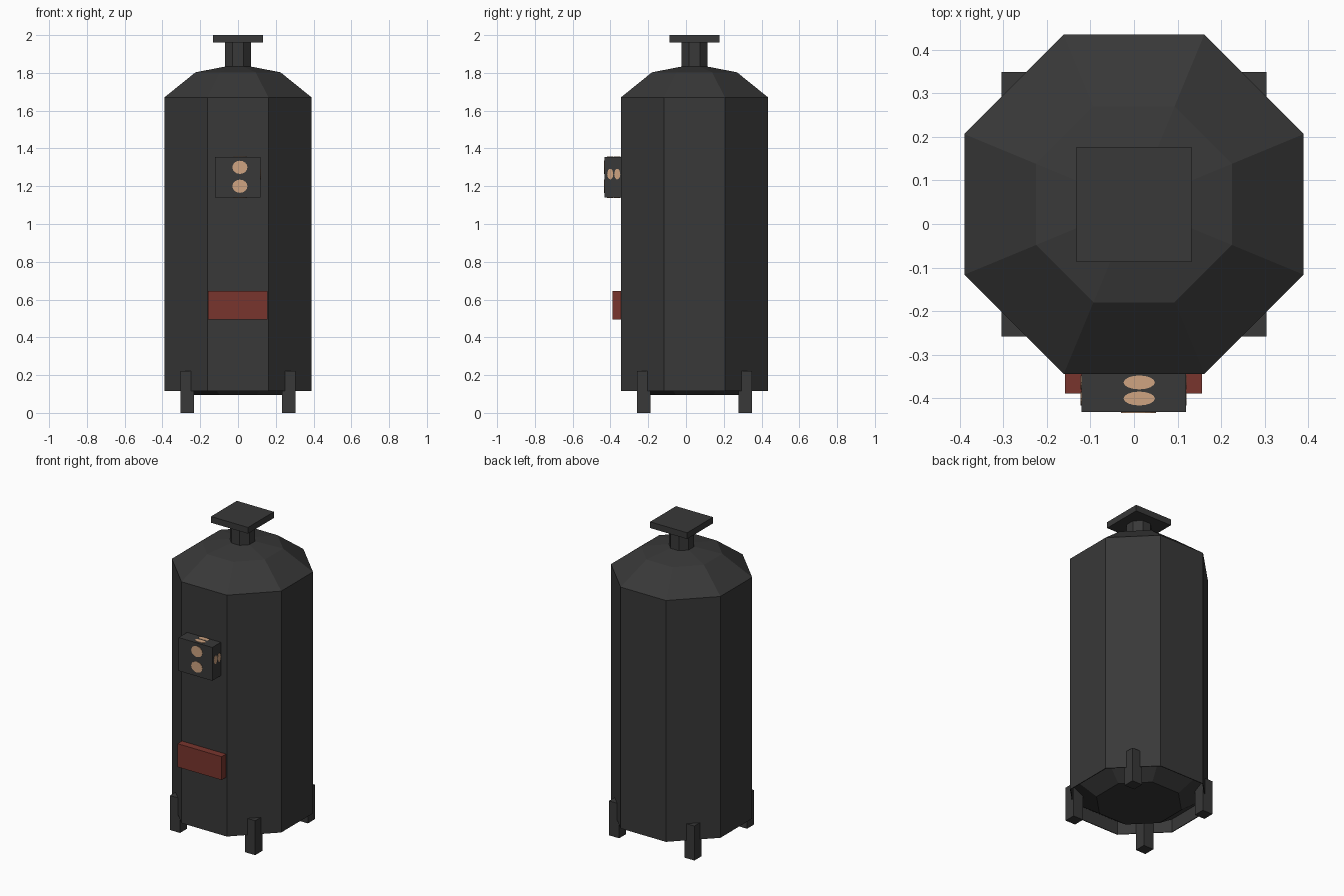
import bpy, bmesh, math
from mathutils import Matrix

if "Cube" in bpy.data.objects:
    bpy.data.objects.remove(bpy.data.objects["Cube"])

CY = 0.045  # y of the stove's vertical axis


def material(name, rgb):
    m = bpy.data.materials.new(name)
    m.diffuse_color = (*rgb, 1)
    m.use_nodes = True
    m.node_tree.nodes["Principled BSDF"].inputs["Base Color"].default_value = m.diffuse_color
    return m


IRON = material("dark iron", (0.04, 0.04, 0.04))
RED = material("red paint", (0.19, 0.036, 0.027))
TAN = material("tan dial", (0.62, 0.37, 0.22))


def finish(name, bm, mat):
    bmesh.ops.recalc_face_normals(bm, faces=bm.faces)
    me = bpy.data.meshes.new(name)
    bm.to_mesh(me)
    bm.free()
    me.materials.append(mat)
    ob = bpy.data.objects.new(name, me)
    bpy.context.collection.objects.link(ob)
    return ob


def box(name, lo, hi, mat):
    bm = bmesh.new()
    size = [b - a for a, b in zip(lo, hi)]
    mid = [(a + b) / 2 for a, b in zip(lo, hi)]
    bmesh.ops.create_cube(bm, size=1, matrix=Matrix.Translation(mid) @ Matrix.Diagonal((*size, 1)))
    return finish(name, bm, mat)


def octagon_lathe(name, profile, mat):
    """Closed eight-sided solid from (apothem, z) pairs."""
    bm = bmesh.new()
    rings = []
    for apothem, z in profile:
        r = apothem / math.cos(math.pi / 8)
        angles = [math.pi / 8 + i * math.pi / 4 for i in range(8)]
        rings.append([bm.verts.new((r * math.cos(a), CY + r * math.sin(a), z)) for a in angles])
    for low, high in zip(rings, rings[1:]):
        for i in range(8):
            j = (i + 1) % 8
            bm.faces.new((low[i], low[j], high[j], high[i]))
    bm.faces.new(rings[0])
    bm.faces.new(rings[-1])
    return finish(name, bm, mat)


def dial(name, centre, normal_axis, ra, rb):
    """Thin oval plate; ra, rb are its radii along the two in-plane axes."""
    bm = bmesh.new()
    scale = {"x": (0.004, ra, rb), "y": (ra, 0.004, rb), "z": (ra, rb, 0.004)}[normal_axis]
    turn = {"x": Matrix.Rotation(math.pi / 2, 4, "Y"),
            "y": Matrix.Rotation(math.pi / 2, 4, "X"),
            "z": Matrix.Identity(4)}[normal_axis]
    bmesh.ops.create_cone(bm, cap_ends=True, segments=16, radius1=1, radius2=1, depth=1,
                          matrix=Matrix.Translation(centre) @ Matrix.Diagonal((*scale, 1)) @ turn)
    return finish(name, bm, TAN)


# Body: sunken base plate, hollow skirt, straight walls, shouldered dome
octagon_lathe("body", [(0.24, 0.095), (0.385, 0.20), (0.385, 0.115), (0.39, 0.115),
                       (0.39, 1.67), (0.225, 1.803), (0.07, 1.833)], IRON)

# Chimney neck and square cap
octagon_lathe("chimney_neck", [(0.07, 1.82), (0.07, 1.965)], IRON)
box("chimney_cap", (-0.132, CY - 0.132, 1.96), (0.132, CY + 0.132, 2.0), IRON)

# Four legs
for sx, side in ((-1, "left"), (1, "right")):
    for sy, end in ((-1, "front"), (1, "back")):
        cx, cy = sx * 0.268, CY + sy * 0.268
        box(f"{end}_{side}_leg", (cx - 0.036, cy - 0.036, 0), (cx + 0.036, cy + 0.036, 0.222), IRON)

# Red fire door
box("fire_door", (-0.158, -0.39, 0.495), (0.156, -0.34, 0.645), RED)

# Gauge box with two dials on each exposed face
box("gauge_box", (-0.121, -0.432, 1.14), (0.119, -0.34, 1.355), IRON)
for z in (1.30, 1.20):
    dial("front_dial", (0.01, -0.432, z), "y", 0.04, 0.035)
for y in (-0.401, -0.364):
    dial("top_dial", (0.012, y, 1.355), "z", 0.036, 0.016)
    dial("bottom_dial", (0.012, y, 1.14), "z", 0.036, 0.016)
    dial("right_dial", (0.119, y, 1.264), "x", 0.016, 0.028)
    dial("left_dial", (-0.121, y, 1.264), "x", 0.016, 0.028)
